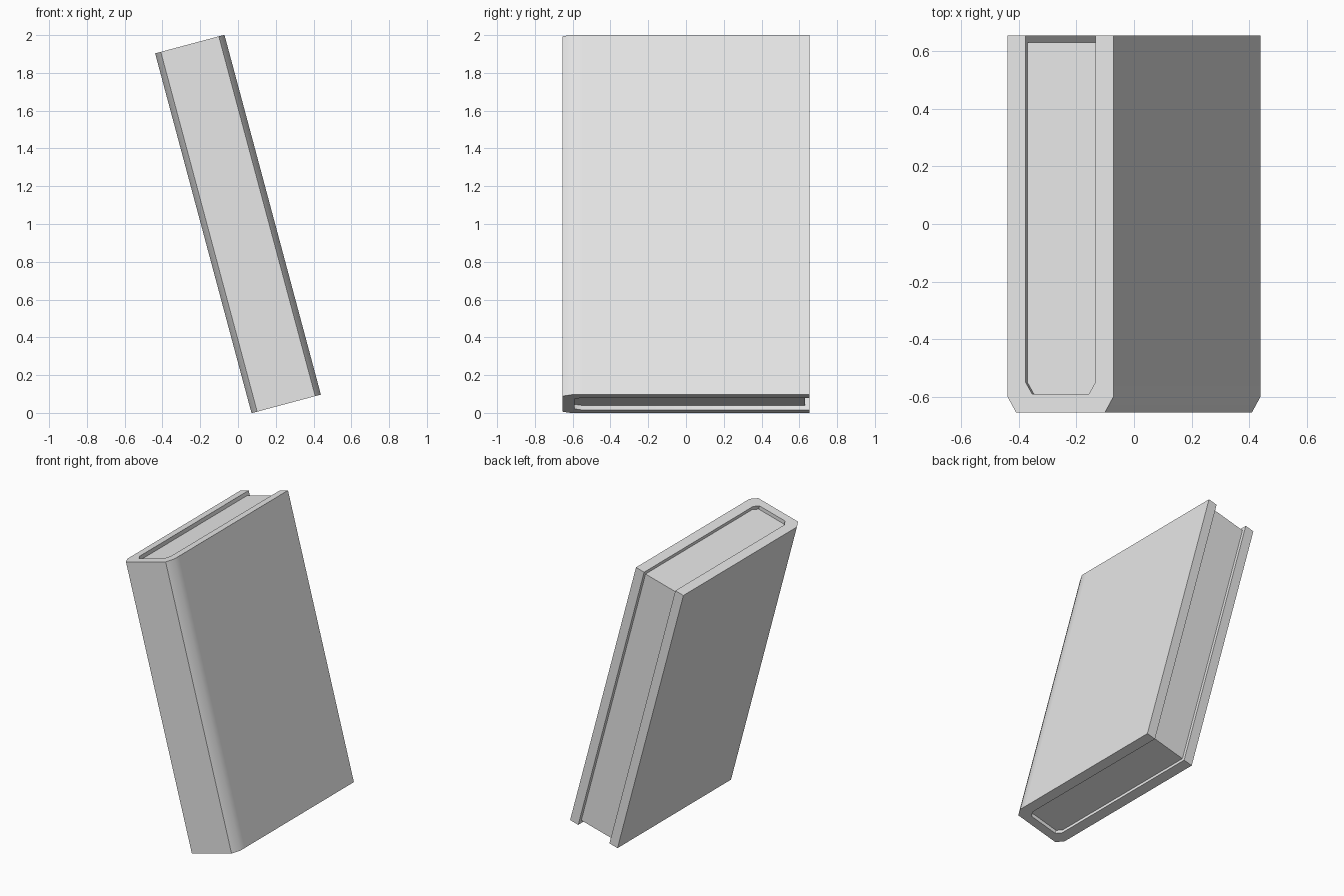
import bpy, bmesh
from math import radians

cube = bpy.data.objects.get("Cube")
if cube:
    bpy.data.objects.remove(cube, do_unlink=True)

HEIGHT, HALF_W, HALF_D = 1.972, 0.19, 0.655
BOARD, RECESS, LEAN = 0.065, 0.025, radians(-15)

grey = bpy.data.materials.new("light grey")
grey.use_nodes = True
grey.diffuse_color = (0.8, 0.8, 0.8, 1)
grey.node_tree.nodes["Principled BSDF"].inputs["Base Color"].default_value = grey.diffuse_color


def extruded(name, profile, height):
    """Upright prism over an xy outline, leaned over to one side."""
    bm = bmesh.new()
    base = bm.faces.new([bm.verts.new((x, y, -height / 2)) for x, y in profile])
    top = bmesh.ops.extrude_face_region(bm, geom=[base])["geom"]
    bmesh.ops.translate(bm, vec=(0, 0, height),
                        verts=[v for v in top if isinstance(v, bmesh.types.BMVert)])
    bmesh.ops.recalc_face_normals(bm, faces=bm.faces)
    mesh = bpy.data.meshes.new(name)
    bm.to_mesh(mesh)
    bm.free()
    mesh.materials.append(grey)
    obj = bpy.data.objects.new(name, mesh)
    bpy.context.collection.objects.link(obj)
    obj.location.z = 1
    obj.rotation_euler.y = LEAN
    bpy.ops.object.select_all(action="DESELECT")
    obj.select_set(True)
    bpy.context.view_layer.objects.active = obj
    bpy.ops.object.shade_smooth_by_angle(angle=radians(35))
    return obj


def mirrored(half):
    """Complete an outline from its +x half."""
    return half + [(-x, y) for x, y in reversed(half)]


# Half outlines, running from the spine round to the open back edge
inner_x, inner_y = HALF_W - BOARD, -HALF_D + BOARD
outer = [(HALF_W - 0.031, -HALF_D), (HALF_W, -0.6), (HALF_W, -0.55), (HALF_W, HALF_D)]
inner = [(inner_x - 0.023, inner_y), (inner_x, inner_y + 0.04)]

# Cover: two boards and a chamfered spine in one U-shaped outline
cover_half = outer + [(inner_x, HALF_D)] + inner[::-1]
left_outer = [(-x, y) for x, y in outer[::-1]]
left_inner = [(-x, y) for x, y in inner] + [(-inner_x, HALF_D)]
extruded("cover", outer + [(inner_x, HALF_D)] + inner[::-1] + left_inner + left_outer, HEIGHT)

# Page block: fills the cover, set back at the top, bottom and open edge
extruded("pages", mirrored(inner + [(inner_x, HALF_D - RECESS)]), HEIGHT - 2 * RECESS)
